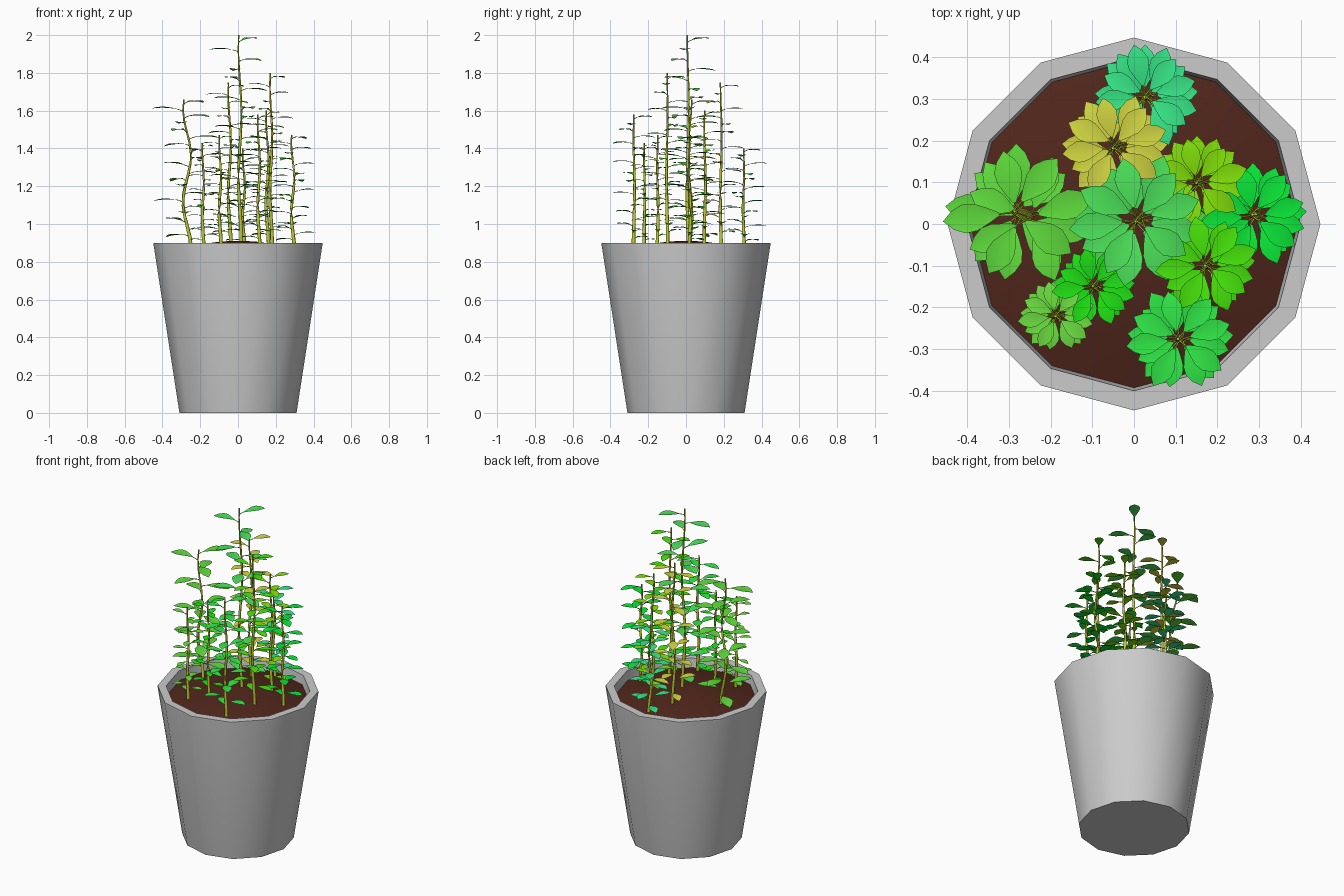
import bpy, bmesh, math, random
from mathutils import Vector

if "Cube" in bpy.data.objects:
    bpy.data.objects.remove(bpy.data.objects["Cube"])

random.seed(4)
POT_SIDES = 12
SOIL_TOP = 0.91


def material(name, rgb):
    m = bpy.data.materials.new(name)
    lin = [((c / 255 + 0.055) / 1.055) ** 2.4 if c > 10 else c / 255 / 12.92 for c in rgb]
    m.diffuse_color = (*lin, 1)
    m.use_nodes = True
    m.node_tree.nodes["Principled BSDF"].inputs["Base Color"].default_value = m.diffuse_color
    return m


def finish(bm, name, mats, angle=40):
    mesh = bpy.data.meshes.new(name)
    bm.to_mesh(mesh)
    bm.free()
    ob = bpy.data.objects.new(name, mesh)
    bpy.context.collection.objects.link(ob)
    for m in mats:
        mesh.materials.append(m)
    bpy.ops.object.select_all(action='DESELECT')
    ob.select_set(True)
    bpy.context.view_layer.objects.active = ob
    bpy.ops.object.shade_smooth_by_angle(angle=math.radians(angle))
    return ob


def bridge(bm, rings, sides):
    for a, b in zip(rings, rings[1:]):
        for i in range(sides):
            j = (i + 1) % sides
            bm.faces.new((a[i], a[j], b[j], b[i]))


def lathe(bm, profile, sides, cap_first=False, cap_last=False):
    rings = [[bm.verts.new((r * math.cos(2 * math.pi * i / sides),
                            r * math.sin(2 * math.pi * i / sides), z))
              for i in range(sides)] for r, z in profile]
    bridge(bm, rings, sides)
    if cap_first:
        bm.faces.new(rings[0][::-1])
    if cap_last:
        bm.faces.new(rings[-1])


def tube(bm, points, radii, sides):
    rings = []
    for k, p in enumerate(points):
        d = points[min(k + 1, len(points) - 1)] - points[max(k - 1, 0)]
        q = d.to_track_quat('Z', 'Y')
        rings.append([bm.verts.new(p + q @ Vector((
            radii[k] * math.cos(2 * math.pi * i / sides),
            radii[k] * math.sin(2 * math.pi * i / sides), 0))) for i in range(sides)])
    bridge(bm, rings, sides)
    bm.faces.new(rings[-1])


# leaf outline: fraction of length, half width, height of the midrib
LEAF = [(0, 0.03, 0), (0.2, 0.14, 0.02), (0.42, 0.24, 0.03),
        (0.62, 0.26, 0.025), (0.82, 0.17, 0.005), (1, 0.0, -0.03)]


def leaf(bm, origin, azimuth, reach, tilt):
    out = Vector((math.cos(azimuth), math.sin(azimuth), 0))
    side = Vector((-out.y, out.x, 0))
    up = Vector((0, 0, 1))
    start = origin + out * reach * 0.2 + up * reach * 0.08
    tube(bm, [origin, origin + out * reach * 0.1 + up * reach * 0.05, start],
         [0.0025, 0.002, 0.002], 6)
    length = reach * 0.82
    rows = []
    for t, w, h in LEAF:
        mid = start + out * length * t + up * length * (h + tilt * t)
        edge = mid + up * w * length * 0.16
        if w == 0:
            rows.append([bm.verts.new(mid)])
        else:
            rows.append([bm.verts.new(edge - side * w * length), bm.verts.new(mid),
                         bm.verts.new(edge + side * w * length)])
    for a, b in zip(rows, rows[1:]):
        for i in range(2):
            quad = (a[i], b[i], b[i + 1], a[i + 1]) if len(b) == 3 else (a[i], b[0], a[i + 1])
            bm.faces.new(quad).material_index = 1


def plant(name, x, y, top, reach, rgb, wobble, stem_mat, count=20):
    base = SOIL_TOP - 0.06 * (math.hypot(x, y) / 0.39) ** 2 - 0.01
    phase = random.uniform(0, 6.28)

    def path(t):
        return Vector((x + wobble * math.cos(t * 10.1),
                       y + wobble * 0.5 * math.sin(t * 8 + phase),
                       base + (top - base) * t))

    bm = bmesh.new()
    ts = [i / 14 for i in range(15)]
    tube(bm, [path(t) for t in ts], [0.010 - 0.006 * t for t in ts], 6)
    for i in range(count):
        t = 0.965 - 0.89 * i / (count - 1)
        azimuth = math.radians(50 + 137.5 * i)
        leaf(bm, path(t), azimuth, reach * random.uniform(0.95, 1.04),
             random.uniform(-0.08, 0.12))
    finish(bm, name, [stem_mat, material(name + "_leaf", rgb)], 70)


# tapered pot with open top
bm = bmesh.new()
lathe(bm, [(0.31, 0), (0.447, 0.89), (0.447, 0.9), (0.4, 0.9), (0.387, 0.8)],
      POT_SIDES, cap_first=True)
finish(bm, "pot", [])

# mounded soil
bm = bmesh.new()
lathe(bm, [(0.393, 0.845), (0.3, 0.872), (0.2, 0.892), (0.1, 0.906), (0.04, SOIL_TOP)],
      POT_SIDES, cap_last=True)
finish(bm, "soil", [material("soil", (80, 38, 27))])

# plants: x, y, top, leaf reach, leaf colour, stem wobble
stem_mat = material("stem", (190, 205, 50))
PLANTS = [
    (0.03, 0.305, 1.40, 0.120, (55, 230, 135), 0.006),
    (-0.045, 0.185, 1.75, 0.123, (210, 215, 65), 0.007),
    (-0.27, 0.02, 1.66, 0.160, (95, 220, 60), 0.021),
    (0.01, 0.01, 2.00, 0.152, (75, 225, 88), 0.008),
    (0.155, 0.10, 1.60, 0.112, (130, 225, 10), 0.007),
    (0.29, 0.02, 1.47, 0.120, (10, 230, 55), 0.008),
    (0.175, -0.10, 1.80, 0.115, (70, 228, 10), 0.006),
    (-0.095, -0.15, 1.47, 0.093, (30, 225, 20), 0.005),
    (-0.185, -0.22, 1.43, 0.086, (108, 220, 65), 0.004),
    (0.11, -0.275, 1.58, 0.122, (48, 230, 70), 0.006),
]
for n, p in enumerate(PLANTS, 1):
    plant(f"plant_{n}", *p, stem_mat)
